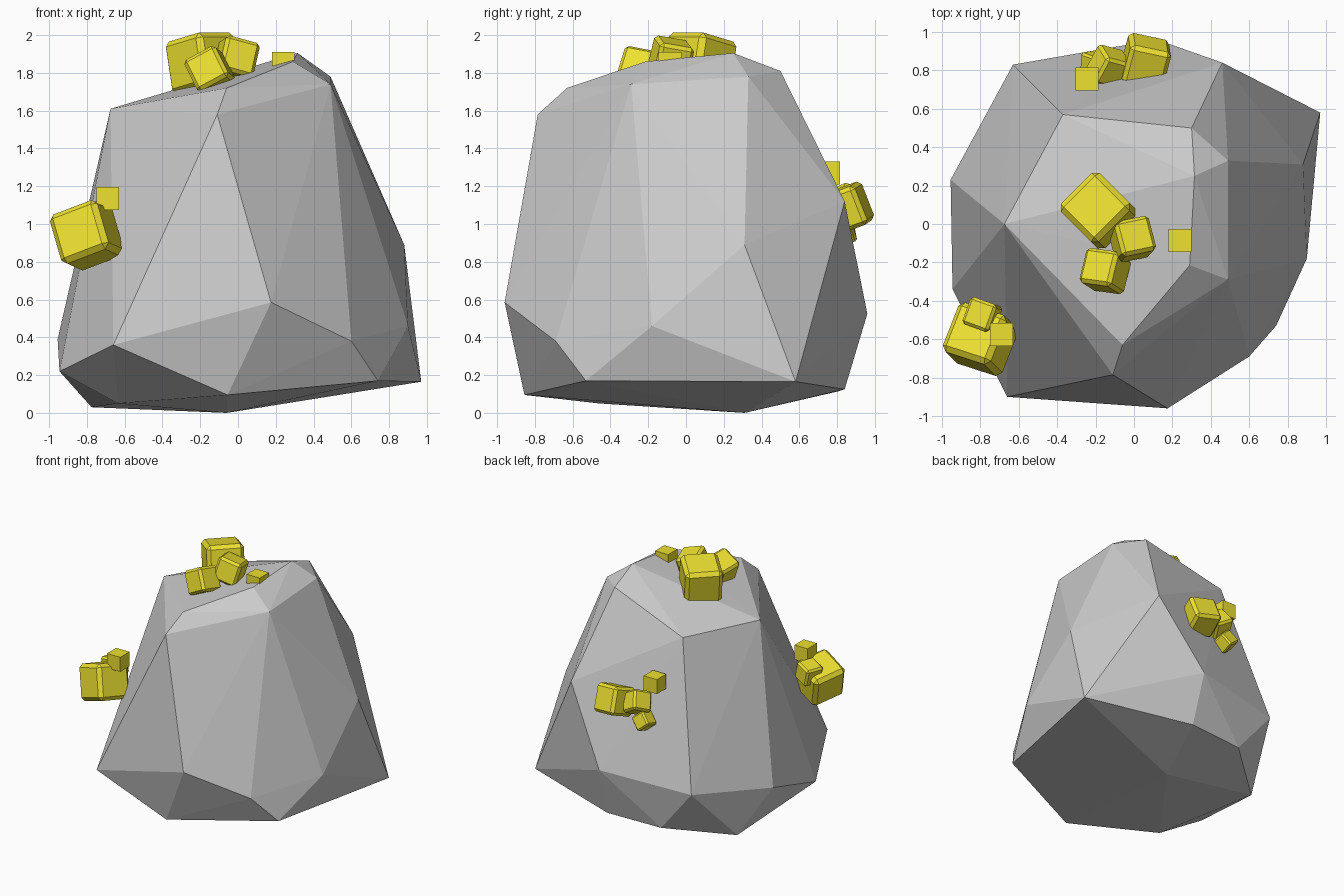
import bpy, bmesh
from math import radians
from mathutils import Matrix, Euler

if "Cube" in bpy.data.objects:
    bpy.data.objects.remove(bpy.data.objects["Cube"])

# Faceted boulder: convex hull over a few rings of corner points
base = [(-.06, .31, 0), (-.775, .44, .03), (-.635, -.46, .05), (-.055, -.855, .095),
        (.74, -.53, .17), (.97, .58, .165), (.13, .84, .125), (-.34, .81, .115)]
belly = [(-.66, -.9, .36), (.175, -.96, .585), (.6, -.69, .38), (.9, -.18, .46),
         (.88, .31, .89), (.46, .84, 1.12), (.12, .96, .525), (-.63, .83, .47),
         (-.955, .23, .39), (-.945, -.34, .22)]
crown = [(-.675, 0, 1.61), (-.37, .57, 1.6), (.3, .5, 1.81), (.315, .25, 1.905),
         (.49, .33, 1.78), (.49, -.29, 1.74), (.29, -.215, 1.86),
         (-.06, -.63, 1.72), (-.11, -.785, 1.58)]


def finish(bm, name, material=None):
    bmesh.ops.recalc_face_normals(bm, faces=bm.faces[:])
    mesh = bpy.data.meshes.new(name)
    bm.to_mesh(mesh)
    bm.free()
    obj = bpy.data.objects.new(name, mesh)
    bpy.context.collection.objects.link(obj)
    if material:
        mesh.materials.append(material)
    return obj


bm = bmesh.new()
for p in base + belly + crown:
    bm.verts.new(p)
hull = bmesh.ops.convex_hull(bm, input=bm.verts[:])
unused = {g for g in hull['geom_interior'] + hull['geom_unused']
          if isinstance(g, bmesh.types.BMVert) and g.is_valid}
bmesh.ops.delete(bm, geom=list(unused), context='VERTS')
finish(bm, "boulder")

# Gold nuggets: chamfered cubes, with one small plain cube per cluster
gold = bpy.data.materials.new("gold")
gold.diffuse_color = (.85, .75, .03, 1)
gold.use_nodes = True
gold.node_tree.nodes["Principled BSDF"].inputs["Base Color"].default_value = gold.diffuse_color


def nugget(name, loc, size, rot=(0, 0, 0), chamfer=.1):
    bm = bmesh.new()
    bmesh.ops.create_cube(bm, size=size)
    if chamfer:
        bmesh.ops.bevel(bm, geom=bm.edges[:], offset=size * chamfer, segments=1,
                        affect='EDGES', profile=.5)
    turn = Euler([radians(a) for a in rot]).to_matrix().to_4x4()
    bm.transform(Matrix.Translation(loc) @ turn)
    finish(bm, name, gold)


clusters = {
    "top": [((-.185, .07, 1.85), .285, (-12, 0, 45)),
            ((-.01, -.08, 1.875), .19, (-10, 15, 12)),
            ((-.15, -.245, 1.81), .19, (-12, -28, -8))],
    "left": [((-.8, -.6, .94), .28, (-10, -20, -18)),
             ((-.79, -.475, 1.03), .15, (0, -15, -20))],
    "back": [((.06, .845, 1.08), .22, (20, 8, -12)),
             ((-.13, .82, 1.1), .16, (25, 30, -15)),
             ((-.2, .83, .97), .12, (20, 40, 10))],
}
for place, items in clusters.items():
    for i, (loc, size, rot) in enumerate(items, 1):
        nugget(f"{place}_nugget_{i}", loc, size, rot)

for place, loc in (("top", (.24, -.085, 1.85)), ("left", (-.69, -.575, 1.135)),
                   ("back", (-.245, .755, 1.27))):
    nugget(f"{place}_small_cube", loc, .12, chamfer=0)
